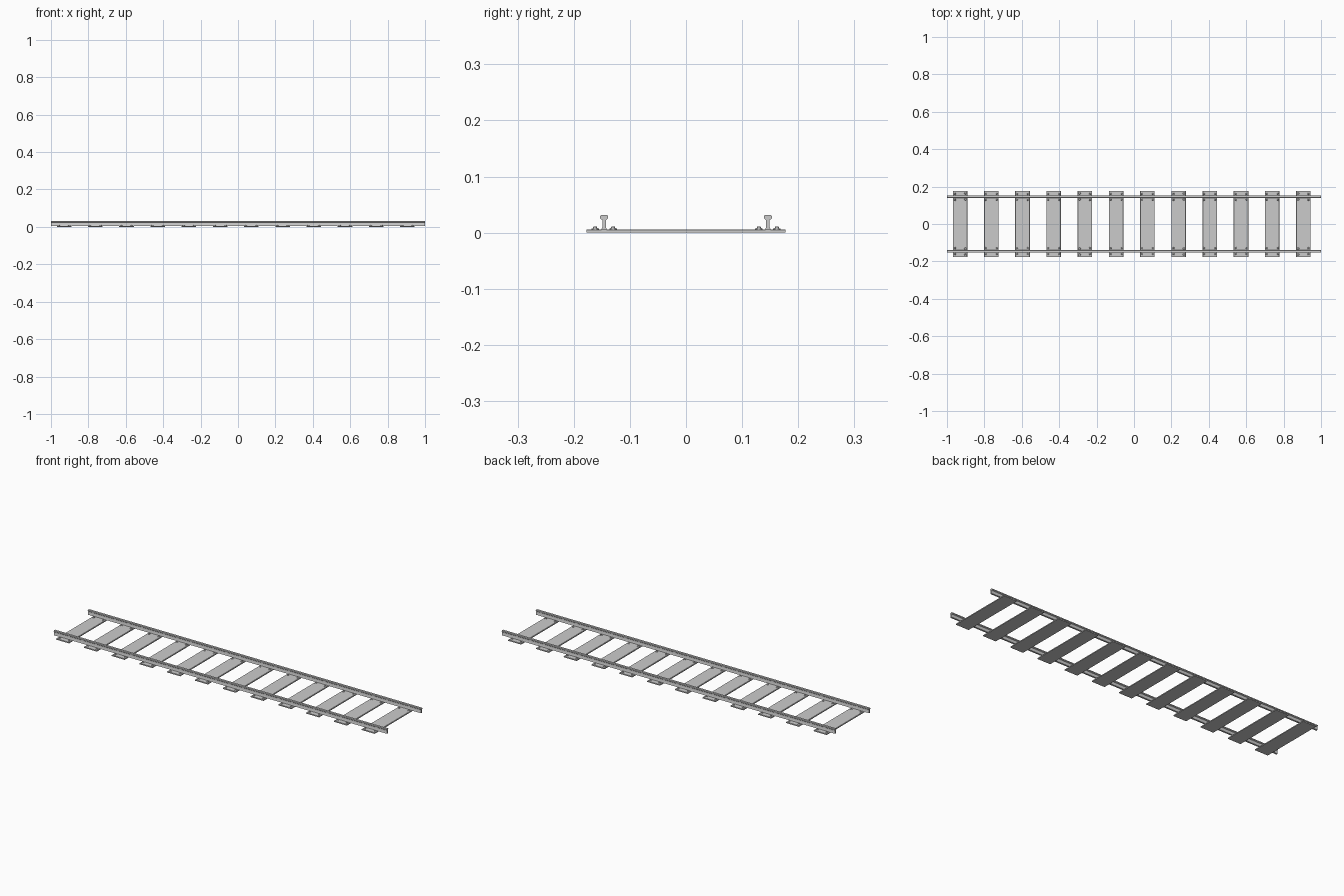
import bpy, bmesh
from mathutils import Matrix, Vector

if "Cube" in bpy.data.objects:
    bpy.data.objects.remove(bpy.data.objects["Cube"])

RAIL_Y = 0.146
SLEEPER_TOP = 0.006


def make_object(name, bm, smooth=False):
    bmesh.ops.recalc_face_normals(bm, faces=bm.faces)
    mesh = bpy.data.meshes.new(name)
    bm.to_mesh(mesh)
    bm.free()
    ob = bpy.data.objects.new(name, mesh)
    bpy.context.collection.objects.link(ob)
    if smooth:
        bpy.context.view_layer.objects.active = ob
        ob.select_set(True)
        bpy.ops.object.shade_smooth_by_angle()
        ob.select_set(False)
    return ob


def extrude_profile(bm, points, axis, length):
    face = bm.faces.new([bm.verts.new(p) for p in points])
    res = bmesh.ops.extrude_face_region(bm, geom=[face])
    verts = [g for g in res["geom"] if isinstance(g, bmesh.types.BMVert)]
    bmesh.ops.translate(bm, verts=verts, vec=Vector(axis) * length)


def add_cone(bm, x, y, z, r1, r2, height, sides):
    bmesh.ops.create_cone(bm, cap_ends=True, segments=sides, radius1=r1, radius2=r2,
                          depth=height, matrix=Matrix.Translation((x, y, z + height / 2)))


# Rails: right half of the cross-section, mirrored, swept along x
half = [(0.0045, 0.005), (0.0042, 0.0075), (0.003, 0.010), (0.003, 0.0225),
        (0.0055, 0.024), (0.007, 0.0255), (0.007, 0.0295), (0.0055, 0.0315)]
profile = half + [(-y, z) for y, z in reversed(half)]
for side, name in ((-1, "front_rail"), (1, "back_rail")):
    bm = bmesh.new()
    extrude_profile(bm, [(-1, side * RAIL_Y + y, z) for y, z in profile], (1, 0, 0), 2)
    make_object(name, bm, smooth=True)

# Sleepers: flat plates with four bolts around each rail seat
for i in range(12):
    x = -0.930 + i * 0.1669
    bm = bmesh.new()
    section = [(-0.039, 0), (0.039, 0), (0.039, 0.0045), (0.0375, SLEEPER_TOP),
               (-0.0375, SLEEPER_TOP), (-0.039, 0.0045)]
    extrude_profile(bm, [(x + dx, -0.177, z) for dx, z in section], (0, 1, 0), 0.354)
    make_object(f"sleeper_{i + 1}", bm)

    bm = bmesh.new()
    for side in (-1, 1):
        for dy in (-0.016, 0.016):
            for dx in (-0.029, 0.029):
                pos = (x + dx, side * RAIL_Y + dy)
                add_cone(bm, *pos, SLEEPER_TOP - 0.001, 0.007, 0.0065, 0.0025, 12)
                add_cone(bm, *pos, SLEEPER_TOP + 0.001, 0.0045, 0.003, 0.004, 8)
    make_object(f"sleeper_bolts_{i + 1}", bm, smooth=True)
